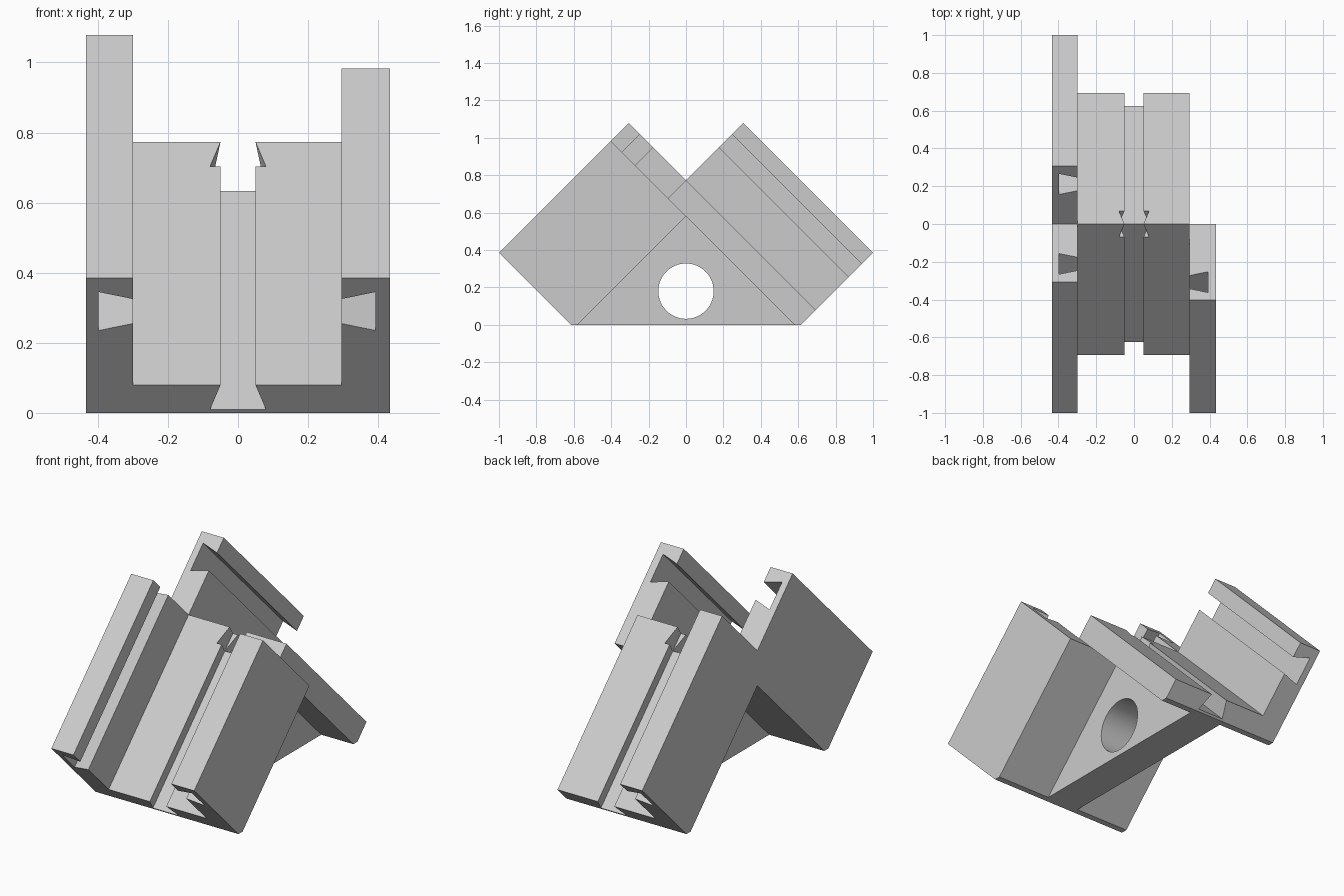
import bpy, bmesh, math
from mathutils import Vector

cube = bpy.data.objects.get("Cube")
if cube:
    bpy.data.objects.remove(cube, do_unlink=True)

grey = bpy.data.materials.new("light_grey")
grey.use_nodes = True
colour = (0.6, 0.6, 0.6, 1)
grey.diffuse_color = colour
grey.node_tree.nodes["Principled BSDF"].inputs["Base Color"].default_value = colour

# Levels of the 45 degree layers, measured as height above the apex line
UNDER, ROOF, FLOOR, RIM, TOE = 0.58, 0.773, 0.633, 1.385, 0.615
OUT, INNER_R, INNER_L = 0.434, -0.30, 0.295


def prism(name, points, sweep):
    """Extrude a closed outline of 3D points along a vector."""
    bm = bmesh.new()
    face = bm.faces.new([bm.verts.new(p) for p in points])
    new = bmesh.ops.extrude_face_region(bm, geom=[face])["geom"]
    bmesh.ops.translate(bm, vec=sweep, verts=[v for v in new if isinstance(v, bmesh.types.BMVert)])
    bmesh.ops.recalc_face_normals(bm, faces=bm.faces)
    mesh = bpy.data.meshes.new(name)
    bm.to_mesh(mesh)
    bm.free()
    mesh.materials.append(grey)
    obj = bpy.data.objects.new(name, mesh)
    bpy.context.collection.objects.link(obj)
    return obj


def side_prism(name, x0, x1, outline):
    return prism(name, [(x0, y, z) for y, z in outline], Vector((x1 - x0, 0, 0)))


def slope_cutter(side, section):
    """Cutter running up a slope; section is (x, level), side 1 front, -1 back."""
    low = -0.8
    pts = [(x, side * (low - b) / 2, (low + b) / 2) for x, b in section]
    return prism("slot_cutter", pts, Vector((0, side * 0.9, 0.9)))


def cut(obj, cutter):
    mod = obj.modifiers.new("cut", "BOOLEAN")
    mod.operation, mod.solver, mod.object = "DIFFERENCE", "EXACT", cutter
    bpy.ops.object.select_all(action="DESELECT")
    bpy.context.view_layer.objects.active = obj
    obj.select_set(True)
    bpy.ops.object.modifier_apply(modifier=mod.name)
    bpy.data.objects.remove(cutter, do_unlink=True)


def mirrored(half):
    """Complete a front half outline with its back half, skipping centre points."""
    return half + [(-y, z) for y, z in reversed(half) if y != 0]


def toe(level):
    """Point where a layer meets the lower end face."""
    return (-(TOE + level) / 2, (level - TOE) / 2)


def wall_slot(inner, outward):
    """Dovetail section in a side wall, flaring away from the inner face."""
    deep, lip = inner + outward * 0.098, inner - outward * 0.03
    return [(lip, 1.125), (inner, 1.125), (deep, 1.085),
            (deep, 1.305), (inner, 1.265), (lip, 1.265)]


# Roof shaped body with a dovetail groove down both slopes
roof = mirrored([(-UNDER, 0), (-TOE, 0), toe(ROOF), (0, ROOF)]) + [(0, UNDER)]
body = side_prism("roof_body", INNER_R, INNER_L, roof)
groove = [(-0.08, FLOOR), (0.08, FLOOR), (0.05, ROOF), (0.05, 0.9), (-0.05, 0.9), (-0.05, ROOF)]
for side in (1, -1):
    cut(body, slope_cutter(side, groove))

# Right wall with a V notch, slotted on front and back
peak = ((ROOF - RIM) / 2, (ROOF + RIM) / 2)
double = mirrored([(-UNDER, 0), (-TOE, 0), toe(RIM), peak, (0, ROOF)]) + [(0, UNDER)]
right_wall = side_prism("right_double_wall", -OUT, INNER_R, double)
for side in (1, -1):
    cut(right_wall, slope_cutter(side, wall_slot(INNER_R, -1)))

# Left wall on the front slope only
single = [(-UNDER, 0), (-TOE, 0), toe(RIM), ((UNDER - RIM) / 2, (UNDER + RIM) / 2), (0, UNDER)]
left_wall = side_prism("left_front_wall", INNER_L, OUT, single)
cut(left_wall, slope_cutter(1, wall_slot(INNER_L, 1)))

# Triangular web under the roof with a round hole
web = side_prism("support_web", -0.1, 0.1, [(-UNDER, 0), (UNDER, 0), (0, UNDER)])
ring = [(0.148 * math.cos(math.tau * i / 64), 0.18 + 0.148 * math.sin(math.tau * i / 64))
        for i in range(64)]
cut(web, side_prism("hole_cutter", -0.3, 0.3, ring))
bpy.ops.object.shade_smooth_by_angle(angle=math.radians(30))
